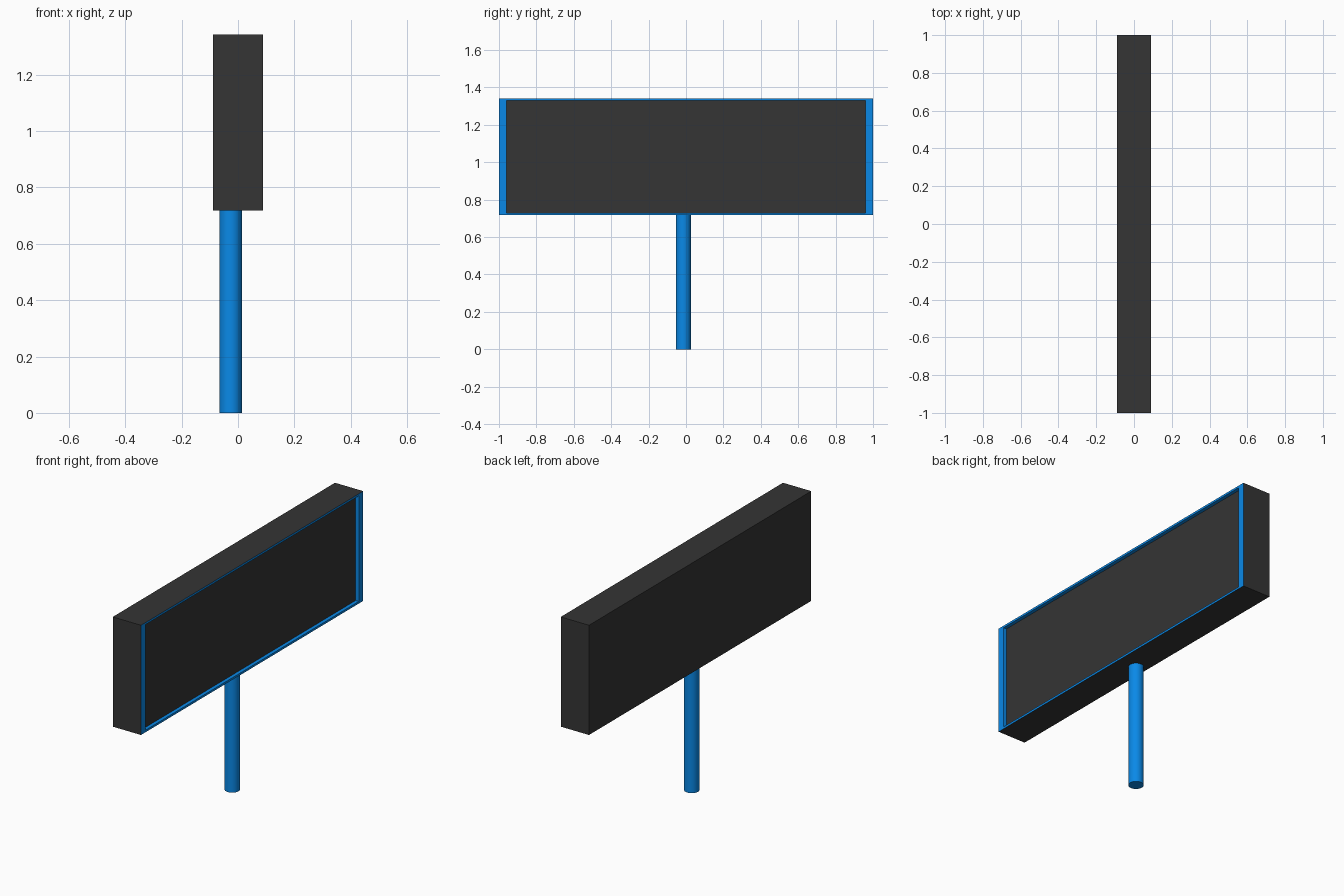
import bpy, bmesh
from mathutils import Vector

if "Cube" in bpy.data.objects:
    bpy.data.objects.remove(bpy.data.objects["Cube"])


def material(name, color):
    m = bpy.data.materials.new(name)
    m.diffuse_color = (*color, 1)
    m.use_nodes = True
    m.node_tree.nodes["Principled BSDF"].inputs["Base Color"].default_value = m.diffuse_color
    return m


dark = material("dark_grey", (0.035, 0.035, 0.035))
blue = material("blue", (0.003, 0.25, 0.8))

HX, Z0, Z1 = 0.089, 0.717, 1.342      # half depth, bottom and top of board
RIM_Y, RIM_Z, DEPTH = 0.04, 0.012, 0.02


def finish(bm, name, mats):
    me = bpy.data.meshes.new(name)
    bm.to_mesh(me)
    bm.free()
    for m in mats:
        me.materials.append(m)
    ob = bpy.data.objects.new(name, me)
    bpy.context.collection.objects.link(ob)
    return ob


# Sign board: dark box with a blue rim around a recessed dark panel on +x
bm = bmesh.new()
bmesh.ops.create_cube(bm, size=1)
zc = (Z0 + Z1) / 2
bmesh.ops.scale(bm, vec=(2 * HX, 2, Z1 - Z0), verts=bm.verts)
bmesh.ops.translate(bm, vec=(0, 0, zc), verts=bm.verts)
bm.normal_update()
panel = next(f for f in bm.faces if f.normal.x > 0.9)

# rim: inset, then set the different side and top widths
rim = bmesh.ops.inset_region(bm, faces=[panel], thickness=0.01)["faces"]
for v in panel.verts:
    v.co.y = (1 - RIM_Y) * (1 if v.co.y > 0 else -1)
    v.co.z = Z1 - RIM_Z if v.co.z > zc else Z0 + RIM_Z

# recess walls
walls = bmesh.ops.inset_region(bm, faces=[panel], thickness=0)["faces"]
bmesh.ops.translate(bm, vec=(-DEPTH, 0, 0), verts=panel.verts)
for f in rim + walls:
    f.material_index = 1
bmesh.ops.recalc_face_normals(bm, faces=bm.faces)
finish(bm, "sign_board", [dark, blue])

# Round post, slightly off centre
bm = bmesh.new()
bmesh.ops.create_cone(bm, cap_ends=True, segments=32, radius1=0.04,
                      radius2=0.04, depth=Z0)
bmesh.ops.translate(bm, vec=Vector((-0.026, -0.0145, Z0 / 2)), verts=bm.verts)
for f in bm.faces:
    f.smooth = len(f.verts) == 4
for e in bm.edges:
    e.smooth = all(len(f.verts) == 4 for f in e.link_faces)
finish(bm, "post", [blue])
